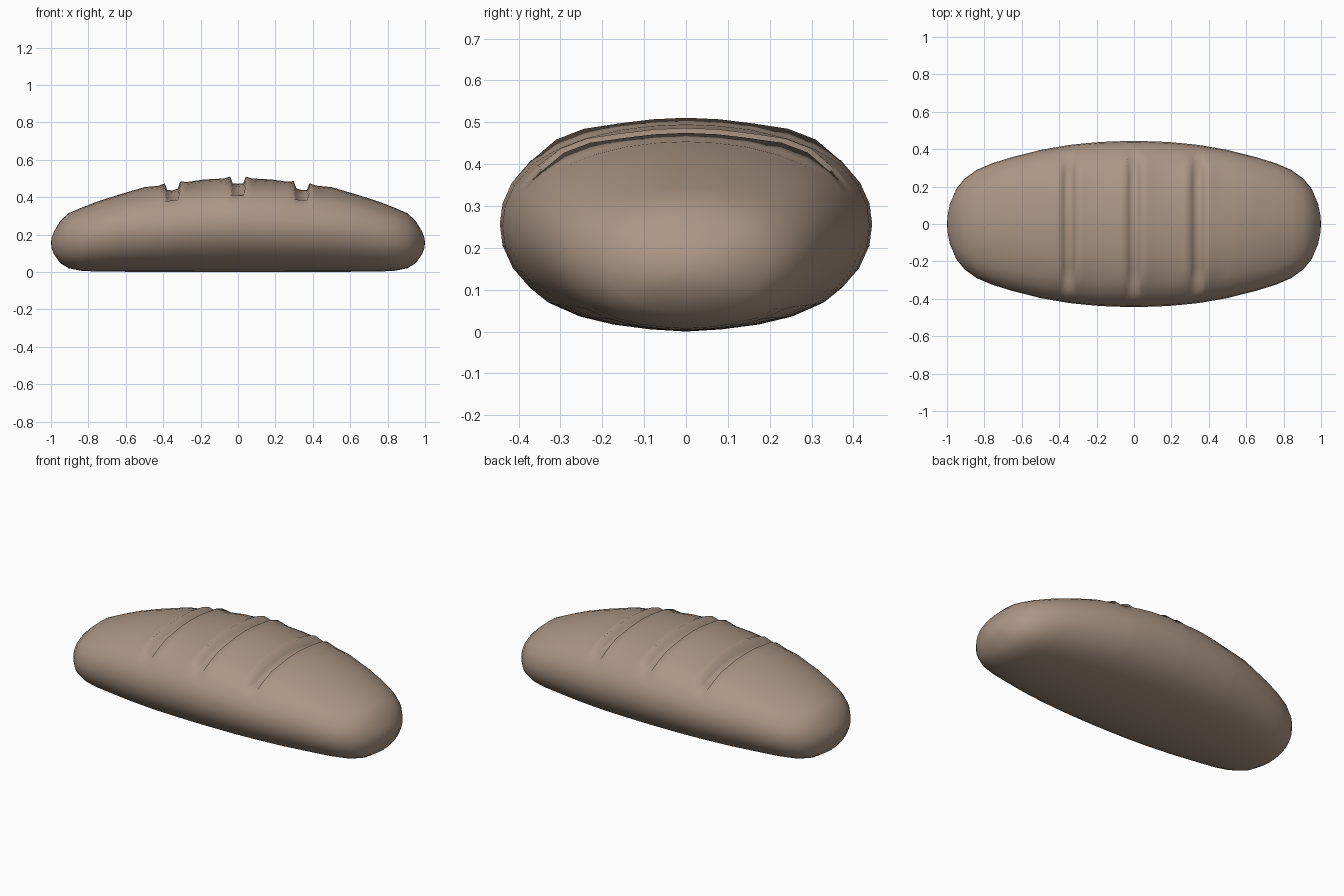
import bpy
import bmesh

if "Cube" in bpy.data.objects:
    bpy.data.objects.remove(bpy.data.objects["Cube"])

# crust colour
crust = bpy.data.materials.new("brown crust")
crust.diffuse_color = (0.41, 0.305, 0.235, 1)
crust.use_nodes = True
crust.node_tree.nodes["Principled BSDF"].inputs["Base Color"].default_value = crust.diffuse_color

# outline along the loaf: |x|, half width, top, bottom, height of widest line
OUTLINE = [
    (0.0, 0.445, 0.507, 0.003, 0.26), (0.2, 0.438, 0.497, 0.003, 0.255),
    (0.35, 0.422, 0.472, 0.004, 0.245), (0.5, 0.396, 0.457, 0.004, 0.235),
    (0.65, 0.358, 0.413, 0.005, 0.22), (0.76, 0.324, 0.377, 0.006, 0.20),
    (0.84, 0.290, 0.346, 0.010, 0.185), (0.905, 0.243, 0.318, 0.023, 0.172),
    (0.95, 0.188, 0.277, 0.050, 0.165), (0.985, 0.105, 0.218, 0.100, 0.16),
    (0.996, 0.050, 0.188, 0.130, 0.16),
]
# half cross-section, from top to bottom: share of width, share of height
SECTION = [(0, 1), (0.18, 0.985), (0.36, 0.945), (0.55, 0.86), (0.70, 0.755), (0.83, 0.62),
           (0.935, 0.40), (0.985, 0.2), (1, 0), (0.985, -0.2), (0.93, -0.41),
           (0.84, -0.59), (0.74, -0.73), (0.57, -0.86), (0.39, -0.935), (0.19, -0.98), (0, -1)]
# slash across the crust: offset from its centre, height change
SLASH = [(-0.075, 0.0), (-0.042, 0.009), (-0.028, -0.028), (0, -0.032),
         (0.028, -0.028), (0.042, 0.009), (0.075, 0.0)]
CENTRES = (-0.35, 0.0, 0.34)


def outline(x):
    x = abs(x)
    for a, b in zip(OUTLINE, OUTLINE[1:]):
        if x <= b[0]:
            t = (x - a[0]) / (b[0] - a[0])
            return [p + (q - p) * t for p, q in zip(a[1:], b[1:])]
    return OUTLINE[-1][1:]


# stations along x, with extra ones at the slashes
stations = {s * r[0]: 0.0 for r in OUTLINE for s in (-1, 1) if r[0] > 0.4}
stations.update({-0.18: 0.0, 0.18: 0.0})
for c in CENTRES:
    stations.update({c + dx: dz for dx, dz in SLASH})

bm = bmesh.new()
rings = []
for x in sorted(stations):
    w, top, bot, mid = outline(x)
    full = [(y, h) for y, h in SECTION] + [(-y, h) for y, h in SECTION[-2:0:-1]]
    ring = []
    for y, h in full:
        z = mid + h * ((top - mid) if h > 0 else (mid - bot))
        if h > 0.7:
            # the cuts deepen over the shoulder
            z += stations[x]
            if h < 0.9 and stations[x] > 0:
                z += 0.008
        ring.append(bm.verts.new((x, y * w, z)))
    rings.append(ring)

n = len(rings[0])
for a, b in zip(rings, rings[1:]):
    for i in range(n):
        j = (i + 1) % n
        bm.faces.new((a[i], a[j], b[j], b[i]))
# rounded ends close on one point
for ring, x in ((rings[0], -1.0), (rings[-1], 1.0)):
    tip = bm.verts.new((x, 0, 0.16))
    for i in range(n):
        bm.faces.new((ring[i], ring[(i + 1) % n], tip))

bmesh.ops.translate(bm, verts=bm.verts, vec=(0, 0, -0.003))
bmesh.ops.recalc_face_normals(bm, faces=bm.faces)
for f in bm.faces:
    f.smooth = True
mesh = bpy.data.meshes.new("bread_loaf")
bm.to_mesh(mesh)
bm.free()
mesh.materials.append(crust)
loaf = bpy.data.objects.new("bread_loaf", mesh)
bpy.context.collection.objects.link(loaf)
